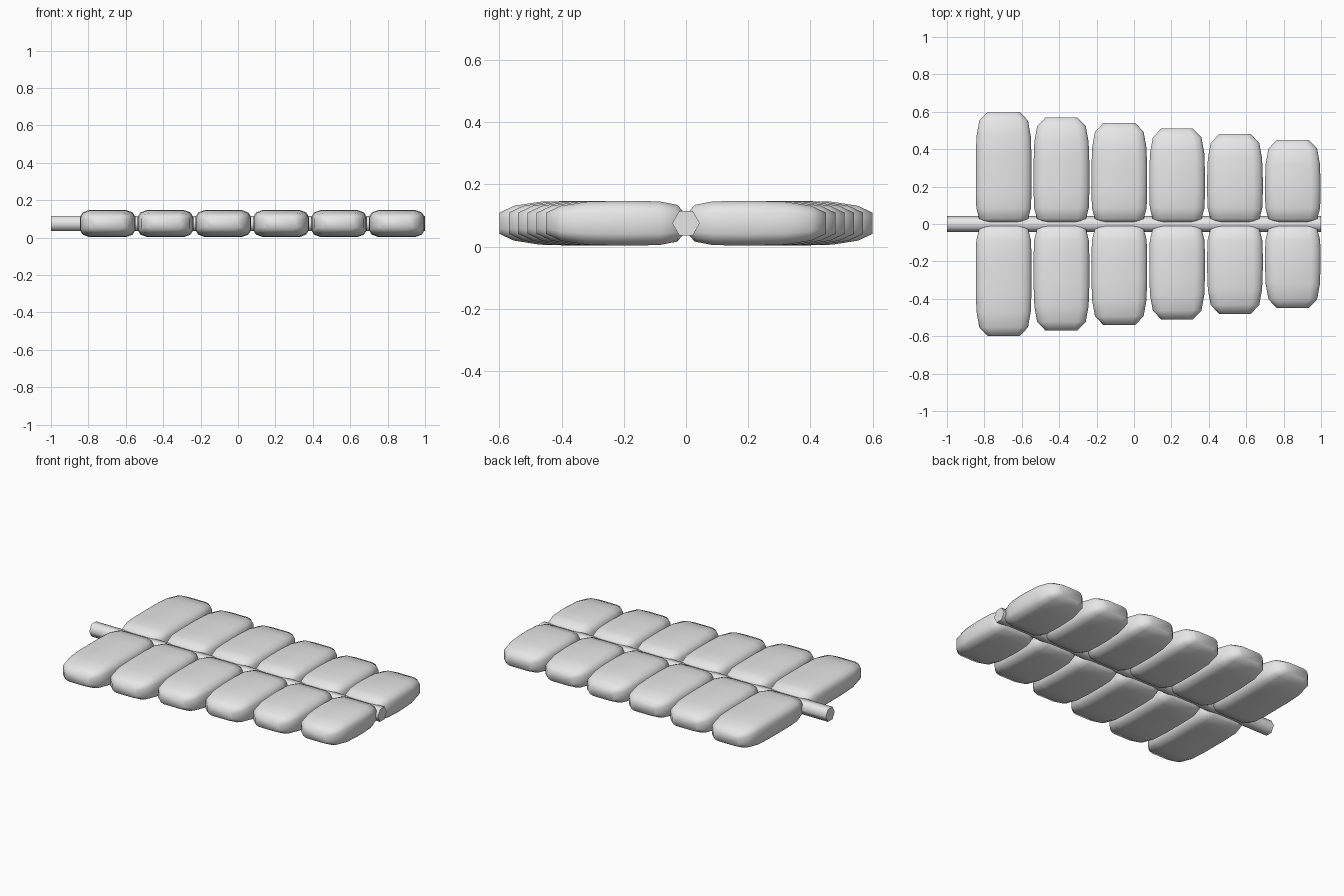
import bpy, bmesh, math

if "Cube" in bpy.data.objects:
    bpy.data.objects.remove(bpy.data.objects["Cube"])

grey = bpy.data.materials.new("light grey")
grey.diffuse_color = (0.8, 0.8, 0.8, 1)
grey.use_nodes = True
grey.node_tree.nodes["Principled BSDF"].inputs["Base Color"].default_value = grey.diffuse_color
MID_Z = 0.075


def finish(bm, name, angle):
    bmesh.ops.recalc_face_normals(bm, faces=bm.faces)
    mesh = bpy.data.meshes.new(name)
    bm.to_mesh(mesh)
    bm.free()
    mesh.materials.append(grey)
    obj = bpy.data.objects.new(name, mesh)
    bpy.context.collection.objects.link(obj)
    bpy.context.view_layer.objects.active = obj
    obj.select_set(True)
    bpy.ops.object.shade_smooth_by_angle(angle=math.radians(angle))
    obj.select_set(False)
    return obj


def loft(bm, rings):
    loops = [[bm.verts.new(p) for p in ring] for ring in rings]
    n = len(loops[0])
    for a, b in zip(loops, loops[1:]):
        for i in range(n):
            bm.faces.new((a[i], a[(i + 1) % n], b[(i + 1) % n], b[i]))
    bm.faces.new(loops[0])
    bm.faces.new(loops[-1])


# Rounded rectangular section, as fractions of half width and half height
quarter = [(1.0, 0.48), (0.9, 0.82), (0.67, 1.0)]
section = (quarter + [(-x, z) for x, z in reversed(quarter)]
           + [(-x, -z) for x, z in quarter]
           + [(x, -z) for x, z in reversed(quarter)])


def leaflet(name, cx, length, side):
    # Stations along the leaflet: distance from the stem, half width, half height
    stations = [(0.008, 0.105, 0.036), (0.028, 0.131, 0.059), (0.085, 0.146, 0.070),
                (0.17, 0.149, 0.072), (length - 0.24, 0.149, 0.072),
                (length - 0.13, 0.145, 0.069), (length - 0.047, 0.13, 0.056),
                (length, 0.085, 0.034)]
    bm = bmesh.new()
    loft(bm, [[(cx + x * w, side * y, MID_Z + z * h) for x, z in section]
              for y, w, h in stations])
    finish(bm, name, 70)


# Six pairs of leaflets, getting shorter toward one end
for i in range(6):
    for side, label in ((-1, "front"), (1, "back")):
        leaflet(f"{label}_leaflet_{i + 1}", -0.697 + 0.3092 * i, 0.60 - 0.03 * i, side)

# Six-sided stem
bm = bmesh.new()
loft(bm, [[(x, 0.044 * math.cos(k * math.pi / 3), MID_Z + 0.045 * math.sin(k * math.pi / 3))
           for k in range(6)] for x in (-1, 1)])
finish(bm, "stem", 65)
